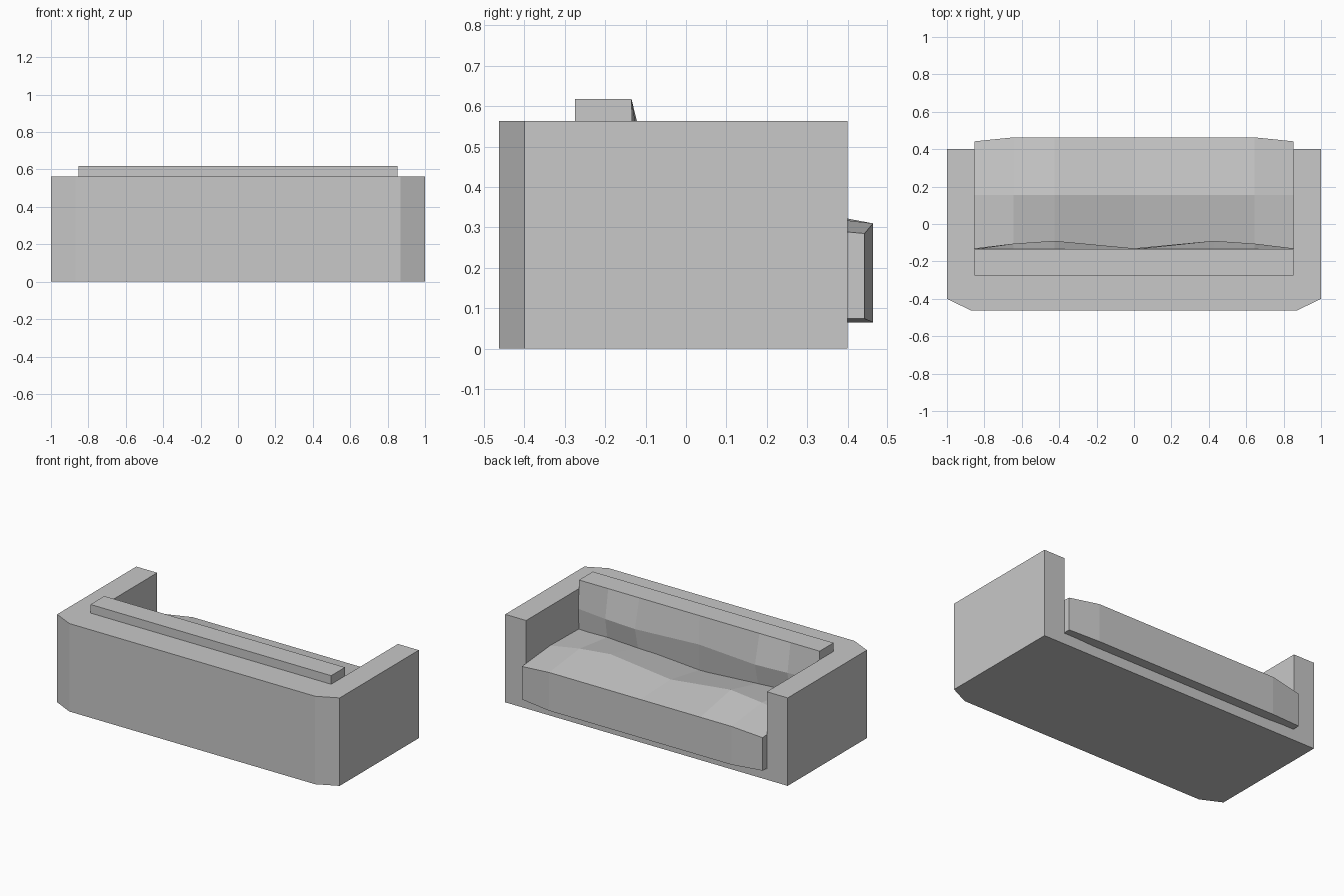
import bpy
import bmesh

cube = bpy.data.objects.get("Cube")
if cube:
    bpy.data.objects.remove(cube, do_unlink=True)

grey = bpy.data.materials.new("light_grey_fabric")
grey.use_nodes = True
COLOUR = (0.58, 0.58, 0.58, 1)
grey.diffuse_color = COLOUR
grey.node_tree.nodes["Principled BSDF"].inputs["Base Color"].default_value = COLOUR


def finish(name, bm):
    bmesh.ops.recalc_face_normals(bm, faces=bm.faces)
    mesh = bpy.data.meshes.new(name)
    bm.to_mesh(mesh)
    bm.free()
    mesh.materials.append(grey)
    bpy.context.collection.objects.link(bpy.data.objects.new(name, mesh))


def prism(name, outline, bottom, top):
    """Extrude a plan outline upwards."""
    bm = bmesh.new()
    face = bm.faces.new([bm.verts.new((x, y, bottom)) for x, y in outline])
    up = bmesh.ops.extrude_face_region(bm, geom=[face])["geom"]
    verts = [g for g in up if isinstance(g, bmesh.types.BMVert)]
    bmesh.ops.translate(bm, verts=verts, vec=(0, 0, top - bottom))
    finish(name, bm)


def loft(name, half):
    """Join (y, z) sections along x; half runs from the end to the middle."""
    sections = [(-x, s) for x, s in half] + [(x, s) for x, s in half[-2::-1]]
    bm = bmesh.new()
    rings = [[bm.verts.new((x, y, z)) for y, z in s] for x, s in sections]
    n = len(rings[0])
    for a, b in zip(rings, rings[1:]):
        for i in range(n):
            j = (i + 1) % n
            bm.faces.new((a[i], a[j], b[j], b[i]))
    bm.faces.new(rings[0])
    bm.faces.new(rings[-1])
    finish(name, bm)


# Arms and backrest in one U with cut outer corners
side = [(0.852, -0.275), (0.852, 0.4), (1, 0.4), (1, -0.4), (0.87, -0.463)]
prism("arms_and_back_frame", side + [(-x, y) for x, y in reversed(side)], 0, 0.563)

# Floor of the frame under the seat
prism("seat_base", [(-0.86, -0.28), (0.86, -0.28), (0.86, 0.4), (-0.86, 0.4)], 0, 0.07)


def seat_section(front, low, edge, crown, rear):
    return [(front, low), (front, edge), (0.155, crown),
            (-0.13, rear), (-0.25, rear), (-0.25, low)]


# Seat cushion with two soft crowns
loft("seat_cushion", [
    (0.852, seat_section(0.442, 0.074, 0.285, 0.31, 0.305)),
    (0.645, seat_section(0.463, 0.065, 0.31, 0.345, 0.31)),
    (0.425, seat_section(0.463, 0.065, 0.31, 0.368, 0.3)),
    (0, seat_section(0.463, 0.065, 0.31, 0.32, 0.27))])


def back_section(bulge):
    return [(-0.275, 0.24), (-0.275, 0.618), (-0.135, 0.618),
            (bulge, 0.435), (-0.135, 0.24)]


# Back cushion bulging forwards at each seat
loft("back_cushion", [(0.852, back_section(-0.13)), (0.645, back_section(-0.105)),
                      (0.425, back_section(-0.09)), (0, back_section(-0.13))])
